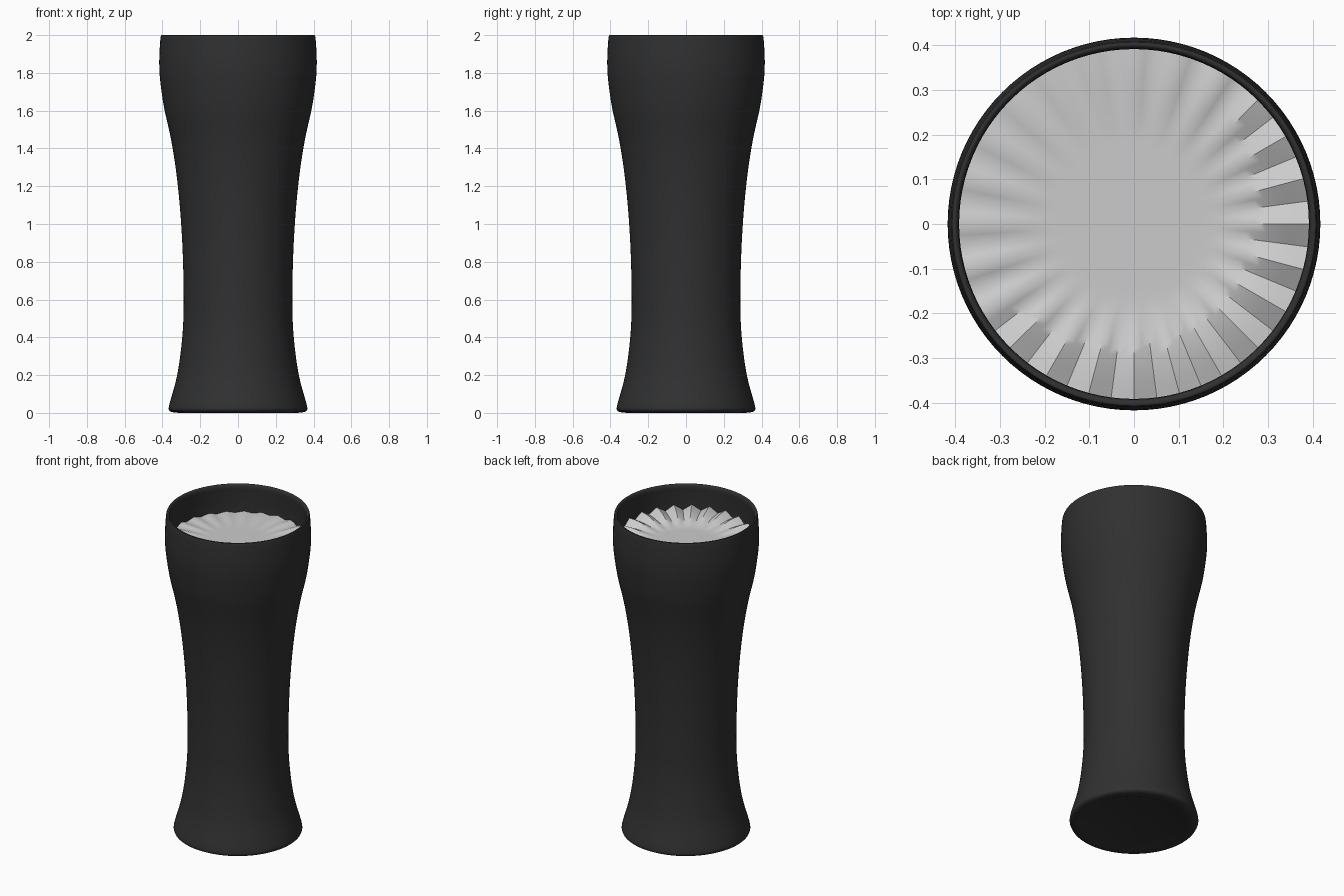
import bpy, bmesh, math

if "Cube" in bpy.data.objects:
    bpy.data.objects.remove(bpy.data.objects["Cube"])

SEG = 96


def material(name, rgb):
    m = bpy.data.materials.new(name)
    m.diffuse_color = (*rgb, 1)
    m.use_nodes = True
    m.node_tree.nodes["Principled BSDF"].inputs["Base Color"].default_value = m.diffuse_color
    return m


def smooth_profile(pts, steps=5):
    # Catmull-Rom through (radius, height) points
    p = [pts[0]] + pts + [pts[-1]]
    out = []
    for a, b, c, d in zip(p, p[1:], p[2:], p[3:]):
        for s in range(steps):
            t = s / steps
            out.append(tuple(0.5 * (2 * b[i] + (c[i] - a[i]) * t
                       + (2 * a[i] - 5 * b[i] + 4 * c[i] - d[i]) * t * t
                       + (3 * b[i] - a[i] - 3 * c[i] + d[i]) * t ** 3) for i in (0, 1)))
    return out + [pts[-1]]


def lathe(name, profile, mat=None, height=None):
    # spin a profile running from axis to axis; height() may offset z
    bm = bmesh.new()
    rings = []
    for r, z in profile:
        n = 1 if r < 1e-6 else SEG
        ring = []
        for i in range(n):
            a = 2 * math.pi * i / SEG
            dz = height(r, z, a) if height else 0
            ring.append(bm.verts.new((r * math.cos(a), r * math.sin(a), z + dz)))
        rings.append(ring)
    for lo, hi in zip(rings, rings[1:]):
        for i in range(SEG):
            j = (i + 1) % SEG
            vs = [lo[i % len(lo)], lo[j % len(lo)], hi[j % len(hi)], hi[i % len(hi)]]
            bm.faces.new(list(dict.fromkeys(vs)))
    bmesh.ops.recalc_face_normals(bm, faces=bm.faces)
    me = bpy.data.meshes.new(name)
    bm.to_mesh(me)
    bm.free()
    ob = bpy.data.objects.new(name, me)
    bpy.context.collection.objects.link(ob)
    if mat:
        me.materials.append(mat)
    bpy.ops.object.select_all(action='DESELECT')
    ob.select_set(True)
    bpy.context.view_layer.objects.active = ob
    bpy.ops.object.shade_smooth_by_angle(angle=math.radians(45))
    return ob


dark = material("dark_glass", (0.03, 0.03, 0.03))

# Glass: outer wall, rounded rim, inner wall and thick base
outer = smooth_profile([(0.367, 0.02), (0.362, 0.05), (0.322, 0.2), (0.297, 0.38),
                        (0.288, 0.55), (0.291, 0.8), (0.303, 1.03), (0.324, 1.25),
                        (0.353, 1.44), (0.392, 1.62), (0.412, 1.76), (0.417, 1.85),
                        (0.414, 1.94), (0.410, 1.99)])
rim = [(0.407, 1.998), (0.402, 2.0), (0.397, 1.998), (0.393, 1.99)]
inner = [(r - 0.02, z) for r, z in reversed(outer) if 0.25 < z < 1.98]
lathe("glass", [(0, 0.008), (0.30, 0.006), (0.315, 0), (0.35, 0.004), (0.363, 0.011)]
      + outer + rim + inner + [(0.25, 0.22), (0.18, 0.2), (0, 0.195)], dark)

# Drink filling the inside of the glass
fill = [(r - 0.023, z) for r, z in outer if 0.26 < z < 1.72]
lathe("drink", [(0, 0.215), (0.24, 0.235)] + fill + [(0, fill[-1][1])], dark)


# Foam head: flat middle, scalloped edge that climbs the wall at front right
def ripple(r, z, a):
    if z < 1.8:
        return 0
    t = min(max((r - 0.17) / 0.2, 0), 1)
    t = t * t * (3 - 2 * t)
    side = 0.5 + 0.5 * math.cos(a + math.radians(50))
    return t * (0.005 + 0.03 * side + (0.005 + 0.012 * side) * math.cos(24 * a))


under = [(r - 0.0225, z) for r, z in outer if 1.71 < z < 1.8]
top = [(0.394 * k / 20, 1.82) for k in range(20, -1, -1)]
lathe("foam", [(0, under[0][1])] + under + top, None, ripple)
